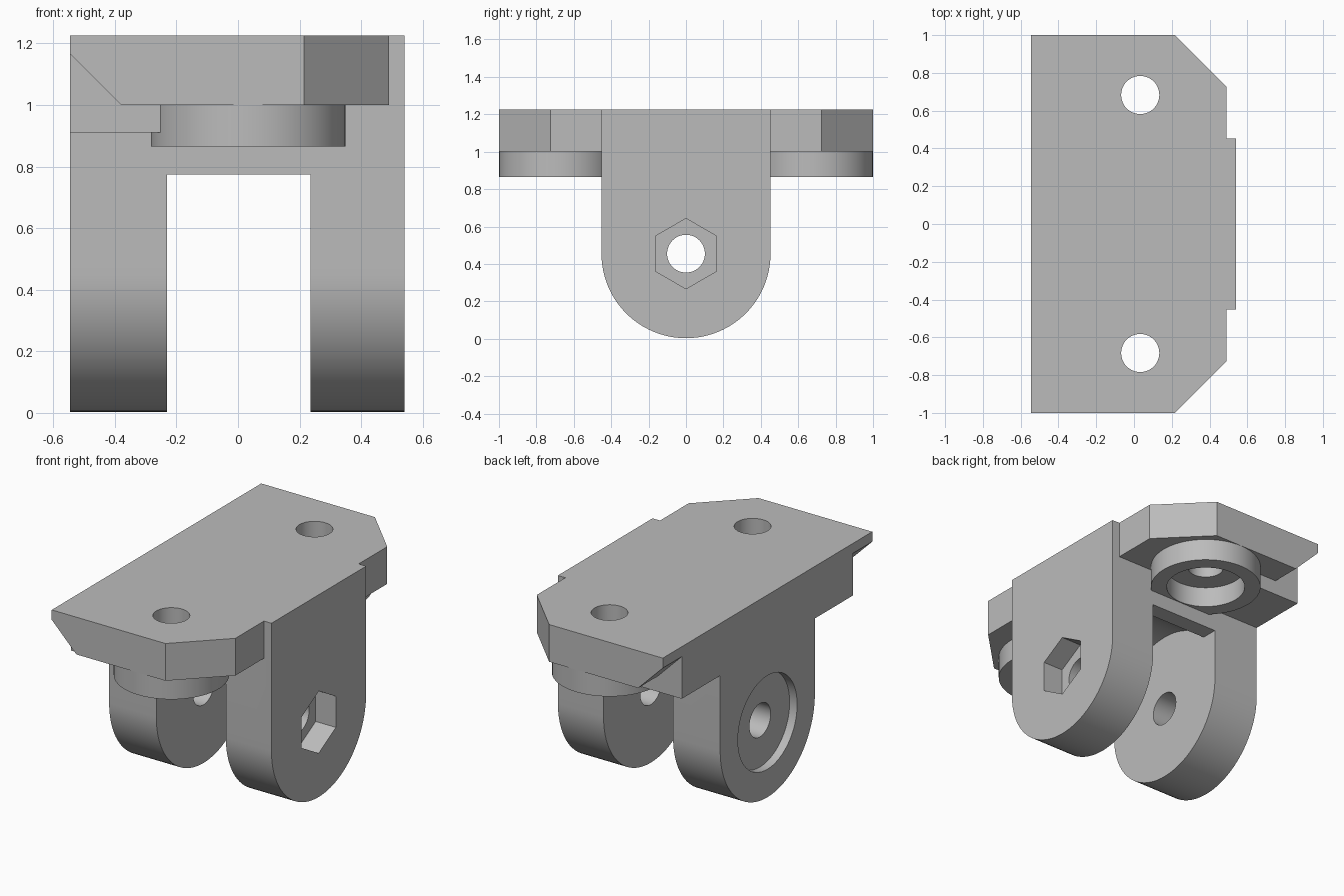
import bpy, bmesh, math
from mathutils import Vector

cube = bpy.data.objects.get("Cube")
if cube:
    bpy.data.objects.remove(cube, do_unlink=True)

grey = bpy.data.materials.new("plain grey")
grey.use_nodes = True
COLOUR = (0.5, 0.5, 0.5, 1)
grey.diffuse_color = COLOUR
grey.node_tree.nodes["Principled BSDF"].inputs["Base Color"].default_value = COLOUR

# Main dimensions
TOP, PLATE_Z, LEFT, RIGHT = 1.225, 1.0, 0.54, -0.545
PIVOT_Z, ARM_R = 0.455, 0.452
BOLT_X, BOLT_Y = 0.033, 0.683


def prism(name, points, axis, lo, hi):
    """Extrude a flat outline along an axis; the points use the other two axes in order."""
    bm = bmesh.new()

    def place(p, d):
        co = list(p)
        co.insert("xyz".index(axis), d)
        return bm.verts.new(Vector(co))

    a = [place(p, lo) for p in points]
    b = [place(p, hi) for p in points]
    bm.faces.new(a)
    bm.faces.new(b)
    for i in range(len(a)):
        j = (i + 1) % len(a)
        bm.faces.new((a[i], a[j], b[j], b[i]))
    bmesh.ops.recalc_face_normals(bm, faces=bm.faces)
    mesh = bpy.data.meshes.new(name)
    bm.to_mesh(mesh)
    bm.free()
    mesh.materials.append(grey)
    ob = bpy.data.objects.new(name, mesh)
    bpy.context.scene.collection.objects.link(ob)
    return ob


def arc(u, v, r, n=64, start=0.0, sweep=math.tau):
    count = n if sweep == math.tau else n + 1
    return [(u + r * math.cos(start + sweep * i / n),
             v + r * math.sin(start + sweep * i / n)) for i in range(count)]


def rect(u0, u1, v0, v1):
    return [(u0, v0), (u1, v0), (u1, v1), (u0, v1)]


def combine(target, tool, operation):
    """Apply a boolean and remove the tool object."""
    mod = target.modifiers.new(operation.lower(), "BOOLEAN")
    mod.operation, mod.solver, mod.object = operation, "EXACT", tool
    bpy.context.view_layer.objects.active = target
    bpy.ops.object.modifier_apply(modifier=mod.name)
    bpy.data.objects.remove(tool, do_unlink=True)


# Mounting plate with two clipped corners
half = [(RIGHT, 1), (0.215, 1), (0.49, 0.725)]
bracket = prism("clevis_bracket", half + [(x, -y) for x, y in reversed(half)],
                "z", PLATE_Z, TOP)

# Bevel under the plate edge
combine(bracket, prism("edge_bevel", [(-0.61, 1.23), (-0.28, 0.9), (-0.61, 0.9)],
                       "y", -1.1, 1.1), "DIFFERENCE")

# Rib under the plate edge
combine(bracket, prism("edge_rib", rect(RIGHT, -0.25, 0.91, TOP), "y", -0.818, 0.818), "UNION")

# Round bosses under the bolt holes
for side in (-1, 1):
    combine(bracket, prism("bolt_boss", arc(BOLT_X, side * BOLT_Y, 0.316),
                           "z", 0.865, PLATE_Z + 0.05), "UNION")

# Bridge, hollowed around the pivot
bridge = prism("bridge", rect(-ARM_R, ARM_R, 0.775, TOP), "x", -0.4, 0.4)
combine(bridge, prism("wheel_clearance", arc(0, PIVOT_Z, 0.475, 96), "x", -0.23, 0.235),
        "DIFFERENCE")
combine(bracket, bridge, "UNION")

# Two arms with rounded ends
outline = arc(0, PIVOT_Z, ARM_R, 48, math.pi, math.pi) + [(ARM_R, TOP), (-ARM_R, TOP)]
for lo, hi in ((RIGHT, -0.23), (0.235, LEFT)):
    combine(bracket, prism("arm", outline, "x", lo, hi), "UNION")

# Bolt holes with wide counterbores
for side in (-1, 1):
    y = side * BOLT_Y
    combine(bracket, prism("bolt_hole", arc(BOLT_X, y, 0.101, 48), "z", 0.7, 1.4), "DIFFERENCE")
    combine(bracket, prism("counterbore", arc(BOLT_X, y, 0.225), "z", 0.7, 0.99), "DIFFERENCE")

# Pivot hole, hexagonal nut pocket and shallow round recess
combine(bracket, prism("pivot_hole", arc(0, PIVOT_Z, 0.101, 48), "x", -1, 1), "DIFFERENCE")
combine(bracket, prism("nut_pocket", arc(0, PIVOT_Z, 0.188, 6, math.pi / 6),
                       "x", LEFT - 0.135, 1), "DIFFERENCE")
combine(bracket, prism("round_recess", arc(0, PIVOT_Z, 0.283), "x", -1, RIGHT + 0.05),
        "DIFFERENCE")

# Smooth the round walls, keep edges crisp
bpy.ops.object.select_all(action="DESELECT")
bracket.select_set(True)
bpy.context.view_layer.objects.active = bracket
bpy.ops.object.shade_smooth_by_angle(angle=math.radians(25))
